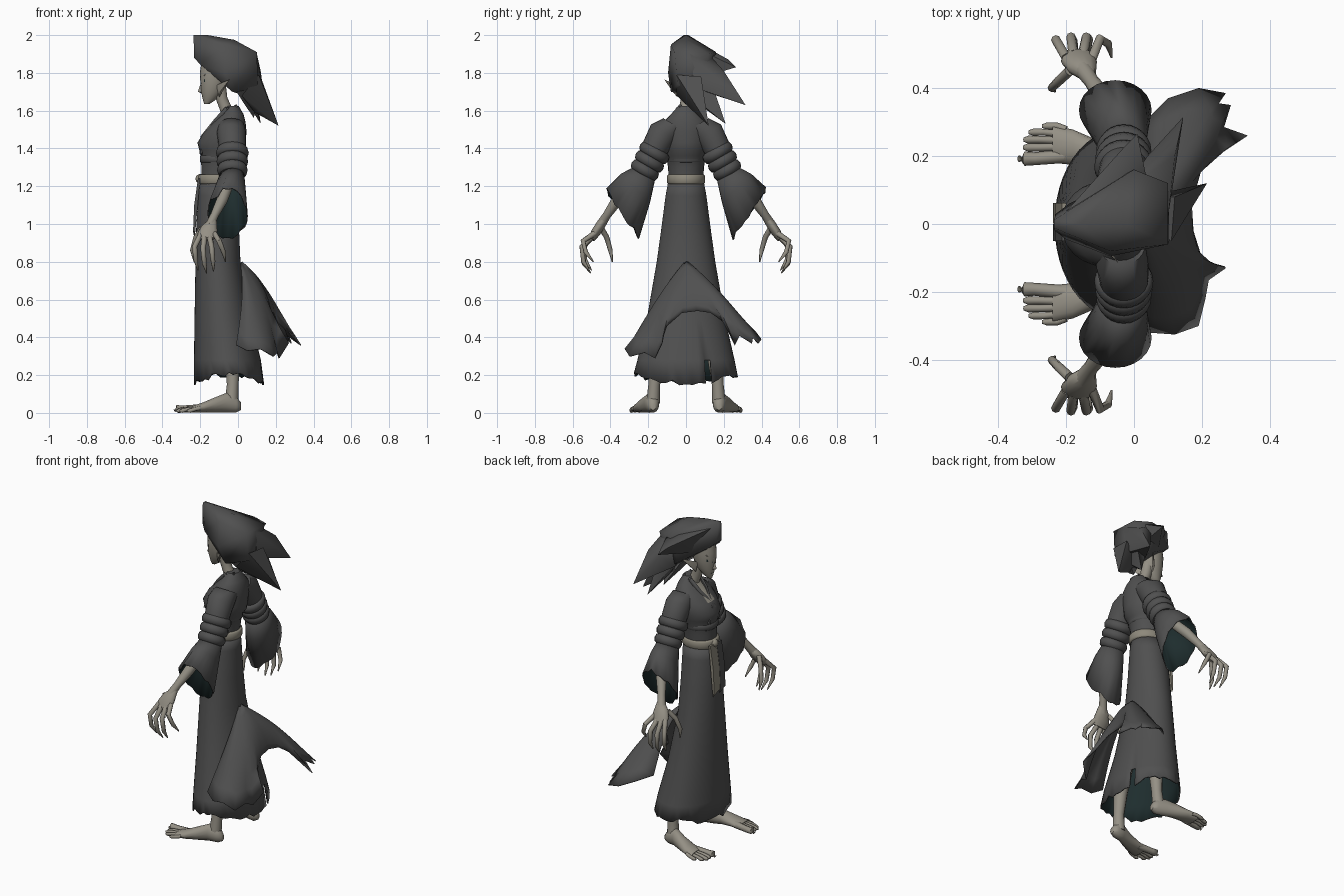
import bpy, bmesh, math, random
from mathutils import Vector as V

random.seed(4)
if "Cube" in bpy.data.objects:
    bpy.data.objects.remove(bpy.data.objects["Cube"])


def material(name, r, g, b):
    m = bpy.data.materials.new(name)
    m.use_nodes = True
    m.diffuse_color = (r, g, b, 1)
    bsdf = m.node_tree.nodes["Principled BSDF"]
    bsdf.inputs["Base Color"].default_value = (r, g, b, 1)
    bsdf.inputs["Roughness"].default_value = 0.9
    return m


CLOTH = material("charcoal_cloth", 0.08, 0.08, 0.08)
LINING = material("dark_teal_lining", 0.013, 0.026, 0.027)
SKIN = material("ashen_skin", 0.30, 0.28, 0.235)
BELT = material("faded_belt", 0.27, 0.25, 0.20)


def finish(name, bm, mats, angle=40, recalc=True, thick=0):
    """Turn a bmesh into a shaded object, optionally as lined fabric."""
    if recalc:
        bmesh.ops.recalc_face_normals(bm, faces=bm.faces)
    me = bpy.data.meshes.new(name)
    bm.to_mesh(me)
    bm.free()
    ob = bpy.data.objects.new(name, me)
    bpy.context.collection.objects.link(ob)
    for m in mats:
        me.materials.append(m)
    bpy.ops.object.select_all(action="DESELECT")
    ob.select_set(True)
    bpy.context.view_layer.objects.active = ob
    bpy.ops.object.shade_smooth_by_angle(angle=math.radians(angle))
    if thick:
        s = ob.modifiers.new("lining", "SOLIDIFY")
        s.thickness, s.offset, s.material_offset = thick, -1, len(mats) - 1


def ring(c, a, b, n=24):
    c, a, b = V(c), V(a), V(b)
    steps = [2 * math.pi * i / n for i in range(n)]
    return [c + a * math.cos(t) + b * math.sin(t) for t in steps]


def loft(bm, rings, caps=True):
    rows = [[bm.verts.new(p) for p in r] for r in rings]
    n = len(rows[0])
    for lo, hi in zip(rows, rows[1:]):
        for i in range(n):
            j = (i + 1) % n
            bm.faces.new((lo[i], lo[j], hi[j], hi[i]))
    if caps:
        bm.faces.new(rows[0][::-1])
        bm.faces.new(rows[-1])


def tube(bm, pts, radii, n=8):
    """Tapered limb through the given points."""
    pts = [V(p) for p in pts]
    rings = []
    for i, (p, r) in enumerate(zip(pts, radii)):
        d = (pts[min(i + 1, len(pts) - 1)] - pts[max(i - 1, 0)]).normalized()
        ref = V((0, 0, 1)) if abs(d.x) > 0.9 else V((1, 0, 0))
        a = (ref - d * ref.dot(d)).normalized()
        rings.append(ring(p, a * r, d.cross(a) * r, n))
    loft(bm, rings)


def stack(profile, n=24):
    """Horizontal ellipses from (z, centre x, radius x, radius y)."""
    return [ring((x, 0, z), (rx, 0, 0), (0, ry, 0), n) for z, x, rx, ry in profile]


def hull(bm, pts):
    vs = [bm.verts.new(p) for p in pts]
    out = bmesh.ops.convex_hull(bm, input=vs)
    inner = {v for v in out["geom_interior"] if isinstance(v, bmesh.types.BMVert)}
    bmesh.ops.delete(bm, geom=list(inner), context="VERTS")


def band(name, mat, z, x, rx, ry, h):
    bm = bmesh.new()
    loft(bm, stack([(z - h, x, rx - .006, ry - .006), (z - h * .7, x, rx, ry),
                    (z + h * .7, x, rx, ry), (z + h, x, rx - .006, ry - .006)]))
    finish(name, bm, [mat], 60)


# Torso with an open neckline
bm = bmesh.new()
loft(bm, stack([(1.2, -.1, .095, .09), (1.3, -.097, .097, .095), (1.36, -.09, .107, .105),
                (1.39, -.083, .122, .115), (1.43, -.087, .128, .125), (1.49, -.067, .112, .13),
                (1.54, -.045, .085, .12), (1.58, -.03, .06, .08), (1.625, -.03, .034, .042)]))
for f in bm.faces:
    c = f.calc_center_median()
    if c.x < -.05 and c.z > 1.5 and abs(c.y) < .025:
        f.material_index = 1
finish("robe_torso", bm, [CLOTH, SKIN], 50)
band("chest_sash", CLOTH, 1.345, -.095, .107, .102, .02)
band("waist_belt", BELT, 1.237, -.1, .11, .1, .026)

# Crossed collar edges
for s, side in ((1, "right"), (-1, "left")):
    bm = bmesh.new()
    tube(bm, [(-.005, s * .03, 1.625), (-.06, s * .042, 1.61), (-.115, s * .032, 1.55), (-.19, -s * .01, 1.46),
              (-.195, -s * .05, 1.37)], [.01, .012, .012, .01, .008], 6)
    finish(side + "_collar", bm, [CLOTH], 60)

# Hanging belt ends and knot
for name, mat, y0, y1, z in (("pale_belt_tail", BELT, .002, .062, .96), ("dark_belt_tail", CLOTH, -.05, 0, .96)):
    bm = bmesh.new()
    w = [(-.212, 1.24), (-.232, 1.1), (-.238, z)]
    hull(bm, [(x + d, y, h) for x, h in w for y in (y0, y1) for d in (0, .012)] + [(-.232, y1, z - .03)])
    finish(name, bm, [mat], 30)
bm = bmesh.new()
bmesh.ops.create_icosphere(bm, subdivisions=2, radius=.026)
bmesh.ops.translate(bm, verts=bm.verts, vec=(-.2, .01, 1.24))
finish("belt_knot", bm, [BELT], 60)

# Long skirt with a ragged hem and a narrow back slit
N = 48
bm = bmesh.new()
rings = stack([(1.225, -.1, .1, .094), (1.15, -.105, .106, .108), (.98, -.108, .113, .13), (.8, -.106, .119, .155),
               (.5, -.082, .148, .207), (.28, -.056, .177, .257), (.205, -.048, .186, .275)], N)
for i, p in enumerate(rings[-1]):
    p.z += random.uniform(-.02, .012) - .04 * math.cos(2 * math.pi * i / N) ** 2
loft(bm, rings, False)
slit = [f for f in bm.faces if f.calc_center_median().z < .28 and f.calc_center_median().x > 0
        and .09 < f.calc_center_median().y < .125]
bmesh.ops.delete(bm, geom=slit, context="FACES")
finish("long_skirt", bm, [CLOTH, LINING], 50, thick=.008)

# Torn overskirt blown backwards, smooth above and ragged at the hem
hem = [V(p) for p in [
    (-.01, -.29, .36), (.05, -.32, .33), (.12, -.325, .34), (.19, -.3, .30), (.21, -.22, .32), (.22, -.165, .29),
    (.27, -.13, .37), (.2, -.1, .46), (.175, -.02, .53), (.17, .06, .54), (.19, .13, .53), (.21, .2, .48),
    (.335, .26, .36), (.265, .285, .41), (.285, .35, .37), (.25, .355, .40), (.27, .385, .37), (.19, .4, .39),
    (.1, .37, .43), (.02, .29, .46)]]
last = len(hem) - 1
soft = []
for i in range(len(hem)):
    near = [hem[min(max(i + d, 0), last)] for d in (-2, -1, 0, 1, 2)]
    soft.append(sum(near, V()) / len(near))
soft[0], soft[last] = hem[0], hem[last]
bm = bmesh.new()
apex, rows = V((.012, 0, .81)), []
for k in range(9):
    t = .04 + .96 * k / 8
    lift = V((.02, 0, .03)) * math.sin(math.pi * t)
    rows.append([bm.verts.new(apex.lerp(a.lerp(b, t ** 4), t) + lift) for a, b in zip(soft, hem)])
for lo, hi in zip(rows, rows[1:]):
    for i in range(last):
        bm.faces.new((lo[i], hi[i], hi[i + 1], lo[i + 1]))
finish("torn_overskirt", bm, [CLOTH], 60, False, .006)

# Head, neck and face
bm = bmesh.new()
loft(bm, stack([(1.635, -.165, .014, .012), (1.655, -.153, .032, .027), (1.70, -.137, .058, .045),
                (1.745, -.131, .068, .056), (1.8, -.128, .074, .06), (1.88, -.12, .07, .055)], 20))
tube(bm, [(-.1, 0, 1.73), (-.085, 0, 1.66), (-.06, 0, 1.6), (-.04, 0, 1.54)], [.036, .03, .032, .04], 12)
hull(bm, [(-.19, 0, 1.765), (-.213, 0, 1.7), (-.185, .016, 1.698), (-.185, -.016, 1.698), (-.18, 0, 1.685)])
for s in (1, -1):
    # Pointed ears and brows
    hull(bm, [(-.115, s * .045, 1.735), (-.1, s * .045, 1.67), (-.085, s * .06, 1.74), (-.095, s * .07, 1.7), (-.045, s * .115, 1.765)])
    hull(bm, [(-.2, s * .008, 1.762), (-.175, s * .05, 1.79), (-.195, s * .01, 1.78), (-.168, s * .05, 1.8), (-.18, s * .012, 1.77)])
finish("head", bm, [SKIN], 50)
bm = bmesh.new()
for s in (1, -1):
    hull(bm, [(-.197, s * .016, 1.75), (-.174, s * .047, 1.768), (-.175, s * .045, 1.753), (-.195, s * .019, 1.742), (-.17, s * .03, 1.75)])
hull(bm, [(-.186, .018, 1.672), (-.186, -.018, 1.672), (-.19, 0, 1.674), (-.187, 0, 1.668), (-.16, 0, 1.67)])
finish("eyes_and_mouth", bm, [LINING], 30)

# Swept hair: a wedge-shaped mass and wind-blown locks
locks = {
    "hair_mass": [(-.235, -.012, 2.0), (-.235, .012, 2.0), (-.233, -.02, 1.88), (-.23, .03, 1.88), (-.16, 0, 2.0),
                  (-.2, -.045, 1.845), (-.19, .06, 1.845), (-.07, -.08, 1.95), (-.07, -.095, 1.8), (-.03, -.08, 1.7),
                  (-.02, 0, 1.975), (.1, -.06, 1.91), (.105, -.045, 1.74), (0, .16, 1.91), (.1, .12, 1.9),
                  (-.03, .12, 1.74), (.06, .09, 1.67)],
    "upper_lock": [(-.215, .02, 1.975), (-.05, .1, 1.94), (.04, .12, 1.9), (-.1, .1, 1.81), (.03, .1, 1.78),
                   (-.03, .225, 1.87), (.01, .265, 1.83)],
    "middle_lock": [(-.03, .1, 1.92), (.1, .02, 1.9), (.1, .05, 1.72), (0, .1, 1.7), (.12, .2, 1.81),
                    (.04, .2, 1.79), (.145, .315, 1.63)],
    "back_lock": [(.11, -.05, 1.79), (.12, .08, 1.78), (.02, -.05, 1.68), (.03, .08, 1.66), (.13, .02, 1.73),
                  (.09, .06, 1.59), (.215, .12, 1.52)],
    "lower_lock": [(.08, .1, 1.85), (0, -.05, 1.72), (0, .1, 1.72), (.08, 0, 1.7), (.12, .21, 1.53)],
    "nape_lock": [(.08, -.05, 1.8), (-.02, -.07, 1.72), (0, .06, 1.7), (.1, .04, 1.75), (.03, -.01, 1.64), (.085, .1, 1.56)],
}
for name, pts in locks.items():
    bm = bmesh.new()
    hull(bm, pts)
    finish(name, bm, [CLOTH], 65)

fingers = [
    [(-.2, .49, .94), (-.23, .542, .88), (-.224, .535, .81), (-.212, .5, .755)],
    [(-.178, .5, .93), (-.185, .55, .87), (-.178, .54, .79), (-.166, .505, .74)],
    [(-.15, .5, .93), (-.14, .55, .88), (-.132, .543, .8), (-.13, .51, .75)],
    [(-.125, .485, .95), (-.1, .545, .91), (-.076, .53, .85), (-.066, .49, .8)],
    [(-.19, .45, .98), (-.222, .42, .93), (-.242, .4, .86), (-.232, .39, .8)],
]
toes = [(-.322, .192, .021), (-.31, .225, .013), (-.31, .248, .012), (-.295, .27, .011), (-.255, .288, .011)]

for s, side in ((1, "right"), (-1, "left")):
    # Upper sleeve, padded bands and flared cuff
    bm = bmesh.new()
    across = V((0, s * .86, .5))
    cuts = [(-.035, .06, 1.525, .068, .07), (-.035, .115, 1.485, .077, .082), (-.03, .16, 1.41, .072, .072), (-.03, .225, 1.26, .065, .062)]
    loft(bm, [ring((x, s * y, z), (a, 0, 0), across * b) for x, y, z, a, b in cuts])
    finish(side + "_upper_sleeve", bm, [CLOTH], 60)
    for k, label in enumerate(("upper", "middle", "lower")):
        bm = bmesh.new()
        c, axis = V((-.03, s * (.168 + .025 * k), 1.377 - .046 * k)), V((0, s * .48, -.88))
        shape = [(-.029, .066), (-.021, .081), (0, .087), (.021, .081), (.029, .066)]
        loft(bm, [ring(c + axis * d, (r - .003 * k, 0, 0), across * (r - .003 * k)) for d, r in shape])
        finish(f"{side}_{label}_sleeve_band", bm, [CLOTH], 60)
    bm = bmesh.new()
    cuff = [ring((-.03, s * .215, 1.275), (.062, 0, 0), across * .062),
            ring((-.04, s * .268, 1.19), (.08, 0, 0), (0, s * .078, .075)),
            ring((-.055, s * .335, 1.06), (.107, 0, 0), (0, s * .088, .125))]
    for p in cuff[-1]:
        p.z += random.uniform(-.022, .01)
    loft(bm, cuff, False)
    finish(side + "_sleeve_cuff", bm, [CLOTH, LINING], 50, thick=.006)

    # Thin forearm, broad palm and clawed fingers
    bm = bmesh.new()
    tube(bm, [(-.04, s * .26, 1.24), (-.085, s * .365, 1.125), (-.125, s * .42, 1.045), (-.15, s * .455, .99)], [.03, .03, .022, .026], 12)
    flat = V((0, s * .84, .5))
    palm = [(-.135, .435, 1.02, .022, .02), (-.153, .455, .99, .042, .026), (-.162, .478, .955, .053, .026), (-.165, .5, .92, .045, .018)]
    loft(bm, [ring((x, s * y, z), (a, 0, .1 * a), flat * b, 14) for x, y, z, a, b in palm])
    for path in fingers:
        tube(bm, [(x, s * y, z) for x, y, z in path], [.015, .014, .012, .003])
    finish(side + "_arm_and_hand", bm, [SKIN], 60)

    # Bare foot
    bm = bmesh.new()
    tube(bm, [(-.05, s * .13, .5), (-.03, s * .155, .28), (-.028, s * .168, .15), (-.035, s * .175, .05)], [.05, .04, .031, .036], 12)
    sole = [(.016, .175, .035, .016, .02), (-.01, .175, .045, .033, .044), (-.06, .185, .055, .036, .053),
            (-.12, .21, .043, .042, .041), (-.18, .226, .03, .052, .028), (-.24, .235, .02, .055, .017)]
    loft(bm, [ring((x, s * y, z), (0, ry, 0), (0, 0, rz), 14) for x, y, z, ry, rz in sole])
    for x, y, r in toes:
        tube(bm, [(-.2, s * (.235 + (y - .235) * .8), .025), (x + .03, s * y, .02), (x, s * y, r), (x - .015, s * y, .01)], [r, r * .9, r, r * .5])
    finish(side + "_foot", bm, [SKIN], 60)
